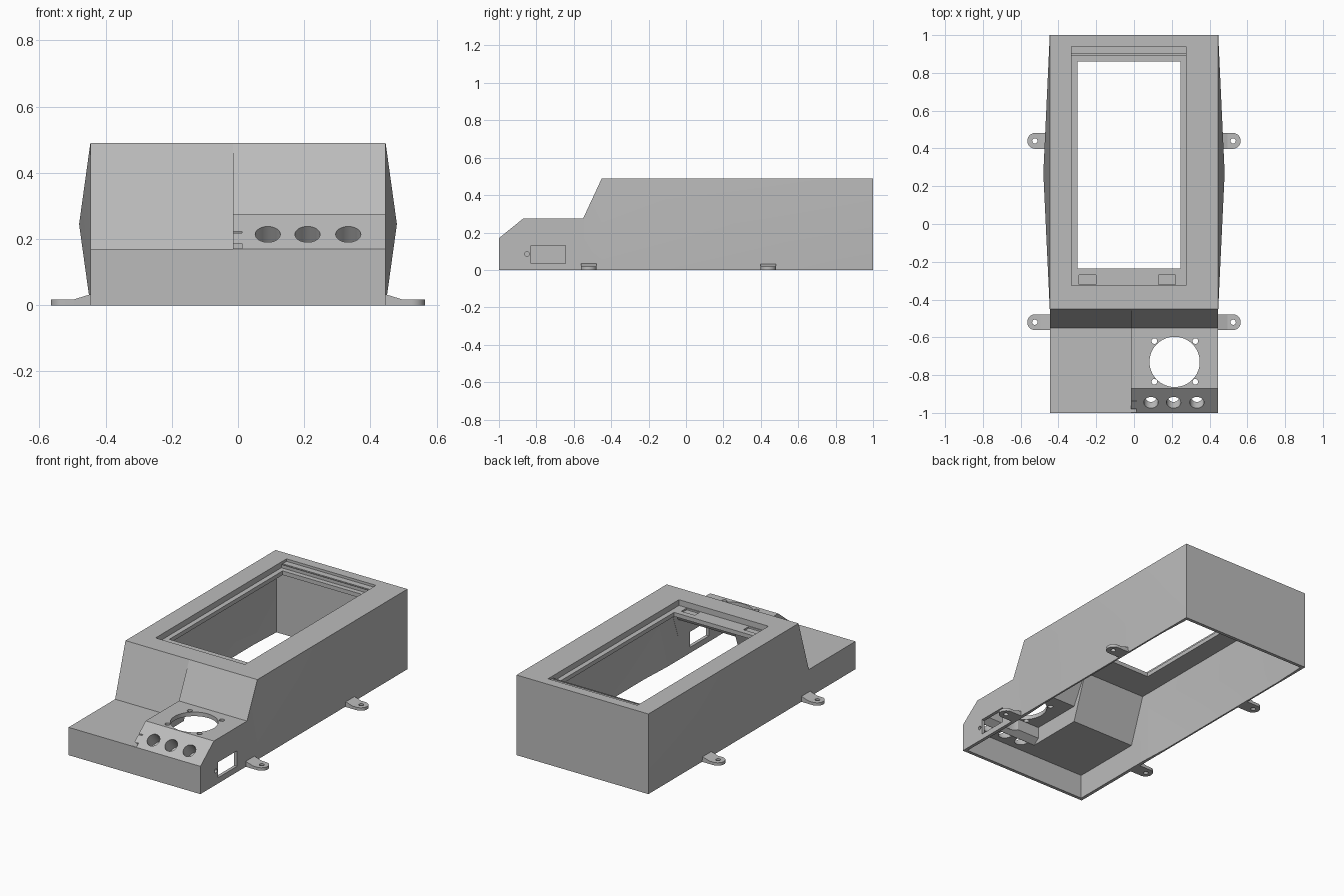
import bpy, bmesh, math
from mathutils import Matrix, Vector

cube = bpy.data.objects.get("Cube")
if cube:
    bpy.data.objects.remove(cube, do_unlink=True)

grey = bpy.data.materials.new("plain grey")
grey.use_nodes = True
grey.diffuse_color = (0.5, 0.5, 0.5, 1)
grey.node_tree.nodes["Principled BSDF"].inputs["Base Color"].default_value = (0.5, 0.5, 0.5, 1)


def finish(bm, name):
    bmesh.ops.recalc_face_normals(bm, faces=bm.faces)
    mesh = bpy.data.meshes.new(name)
    bm.to_mesh(mesh)
    bm.free()
    mesh.materials.append(grey)
    ob = bpy.data.objects.new(name, mesh)
    bpy.context.collection.objects.link(ob)
    return ob


def prism(name, profile, x0, x1):
    """Side profile of (y, z) points extruded along x."""
    bm = bmesh.new()
    a = [bm.verts.new((x0, y, z)) for y, z in profile]
    b = [bm.verts.new((x1, y, z)) for y, z in profile]
    bm.faces.new(a)
    bm.faces.new(b)
    for i in range(len(a)):
        j = (i + 1) % len(a)
        bm.faces.new((a[i], a[j], b[j], b[i]))
    return finish(bm, name)


def box(name, x0, x1, y0, y1, z0, z1):
    return prism(name, [(y0, z0), (y1, z0), (y1, z1), (y0, z1)], x0, x1)


def rod(name, centre, axis, radius, depth, sides=32):
    bm = bmesh.new()
    turn = Vector((0, 0, 1)).rotation_difference(Vector(axis)).to_matrix().to_4x4()
    bmesh.ops.create_cone(bm, cap_ends=True, segments=sides, radius1=radius, radius2=radius,
                          depth=depth, matrix=Matrix.Translation(centre) @ turn)
    return finish(bm, name)


def combine(ob, other, operation):
    mod = ob.modifiers.new("combine", "BOOLEAN")
    mod.operation = operation
    mod.solver = "EXACT"
    mod.object = other
    bpy.context.view_layer.objects.active = ob
    bpy.ops.object.modifier_apply(modifier=mod.name)
    bpy.data.objects.remove(other, do_unlink=True)


def cut(ob, other):
    combine(ob, other, "DIFFERENCE")


def hull(name, half, front, back, step, top, floor, toe, knee, bulge):
    """Low deck and tall rear block, with each long rear side drawn out to a shallow peak."""
    bm = bmesh.new()
    deck = [(knee, floor), (front, floor), (front, step), (toe, step), (knee, top)]
    rear = [(back, top), (back, floor)]
    rings = []
    for s in (-1, 1):
        v = [bm.verts.new((s * half, y, z)) for y, z in deck + rear]
        rings.append(v)
        bm.faces.new(v[:5])
        peak = bm.verts.new((s * bulge, 0.27, 0.245))
        corners = [v[4], v[5], v[6], v[0]]
        for i in range(4):
            bm.faces.new((corners[i], corners[(i + 1) % 4], peak))
    a, b = rings
    for i in range(7):
        j = (i + 1) % 7
        bm.faces.new((a[i], a[j], b[j], b[i]))
    return finish(bm, name)


# Outer body and raised control pod
W = 0.446
body = hull("enclosure_body", W, -1, 1, 0.17, 0.49, 0, -0.55, -0.45, 0.48)
pod = prism("pod", [(-1, 0.1), (-1, 0.17), (-0.87, 0.275), (-0.55, 0.275), (-0.45, 0.49),
                    (-0.40, 0.40), (-0.40, 0.1)], -0.015, W)
combine(body, pod, "UNION")

# Hollow interior, open underneath
t = 0.02
cavity = hull("cavity", W - t, -1 + t, 1 - t, 0.15, 0.43, -0.1, -0.53, -0.43, 0.46)
cut(body, cavity)
pod_cavity = prism("pod_cavity", [(-0.975, 0.05), (-0.975, 0.08), (-0.85, 0.18), (-0.85, 0.25),
                                  (-0.53, 0.25), (-0.44, 0.42), (-0.38, 0.42), (-0.38, 0.05)],
                   0.005, W - t - 0.001)
cut(body, pod_cavity)

# Screen opening with a stepped recess around it
cut(body, box("opening", -0.30, 0.245, -0.235, 0.86, 0.3, 0.6))
cut(body, box("recess", -0.33, 0.275, -0.325, 0.89, 0.455, 0.6))
cut(body, box("rear_step", -0.33, 0.275, 0.85, 0.94, 0.475, 0.6))
cut(body, box("rear_slot", -0.33, 0.275, 0.892, 0.902, 0.45, 0.6))
for x0, x1 in ((-0.29, -0.20), (0.13, 0.22)):
    cut(body, box("clip_pocket", x0, x1, -0.32, -0.27, 0.445, 0.6))

# Fan opening and its screw holes
cut(body, rod("fan_hole", (0.215, -0.73, 0.27), (0, 0, 1), 0.133, 0.2, 64))
for x in (0.108, 0.325):
    for y in (-0.62, -0.835):
        cut(body, rod("screw_hole", (x, y, 0.24), (0, 0, 1), 0.015, 0.2, 16))

# Button holes square to the sloping panel
slope = Vector((0, -0.105, 0.13)).normalized()
for x in (0.09, 0.21, 0.333):
    cut(body, rod("button_hole", Vector((x, -0.945, 0.214)), slope, 0.038, 0.17))

# Side port, pin hole and small notches at the pod edge
cut(body, box("side_port", 0.41, 0.5, -0.83, -0.645, 0.035, 0.13))
cut(body, rod("pin_hole", (W, -0.85, 0.085), (1, 0, 0), 0.012, 0.1, 16))
cut(body, box("lower_notch", -0.03, 0.012, -1.01, -0.96, 0.171, 0.187))
cut(body, box("upper_notch", -0.03, 0.012, -0.97, -0.93, 0.218, 0.223))


def mounting_tab(name, side, y):
    """Round-ended foot that thickens where it meets the wall."""
    r = 0.042
    bm = bmesh.new()
    arc = [(0.523 + r * math.cos(a), r * math.sin(a))
           for a in (math.pi * (i / 16 - 0.5) for i in range(17))]
    outline = [(0.44, -r), (0.495, -r)] + arc + [(0.495, r), (0.44, r)]
    low = [bm.verts.new((side * x, y + v, 0)) for x, v in outline]
    high = [bm.verts.new((side * x, y + v, 0.035 if x < 0.45 else 0.018)) for x, v in outline]
    n = len(outline)
    bm.faces.new(low)
    bm.faces.new(high[1:-1])
    bm.faces.new((high[0], high[1], high[-2], high[-1]))
    for i in range(n):
        j = (i + 1) % n
        bm.faces.new((low[i], low[j], high[j], high[i]))
    tab = finish(bm, name)
    cut(tab, rod("bolt_hole", (side * 0.525, y, 0), (0, 0, 1), 0.014, 0.1, 16))
    return tab


# Four mounting feet
parts = [body]
for side, label in ((1, "left"), (-1, "right")):
    for y, place in ((-0.52, "front"), (0.44, "rear")):
        parts.append(mounting_tab(f"{place}_{label}_mounting_tab", side, y))

# Smooth the round holes while keeping corners crisp
for ob in parts:
    bpy.ops.object.select_all(action="DESELECT")
    ob.select_set(True)
    bpy.context.view_layer.objects.active = ob
    bpy.ops.object.shade_smooth_by_angle(angle=math.radians(15))
